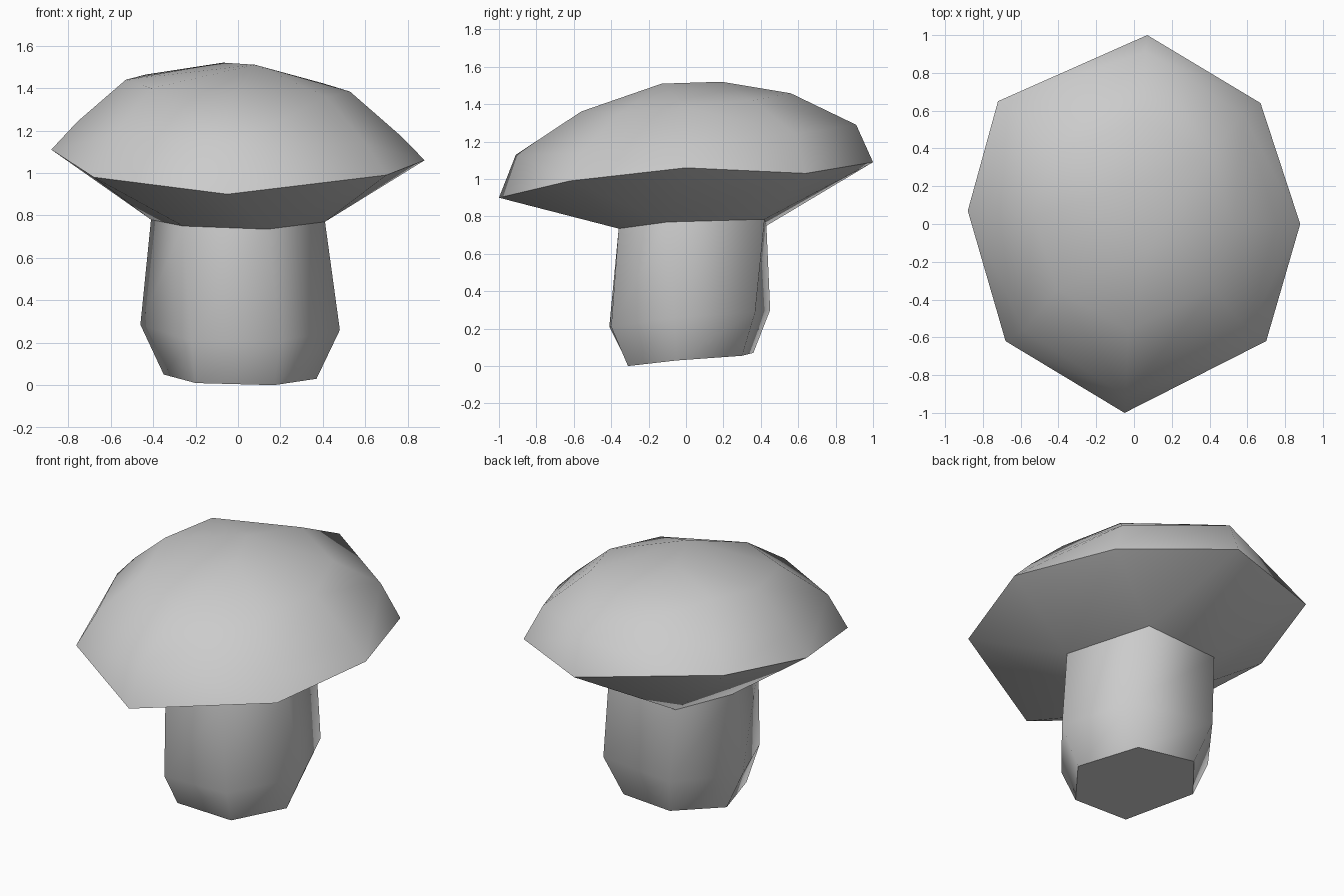
import bpy
import bmesh

default = bpy.data.objects.get("Cube")
if default:
    bpy.data.objects.remove(default)

# One plain pale grey for the whole mushroom
grey = bpy.data.materials.new("pale_grey")
grey.use_nodes = True
colour = (0.6, 0.6, 0.6, 1)
grey.diffuse_color = colour
grey.node_tree.nodes["Principled BSDF"].inputs["Base Color"].default_value = colour


def finish(bm, name, crease):
    """Smooth all faces, keeping edges sharp where faces cross the crease slope."""
    bmesh.ops.recalc_face_normals(bm, faces=bm.faces)
    bm.normal_update()
    for face in bm.faces:
        face.smooth = True
    for edge in bm.edges:
        below = {face.normal.z < crease for face in edge.link_faces}
        edge.smooth = len(below) == 1
    mesh = bpy.data.meshes.new(name)
    bm.to_mesh(mesh)
    bm.free()
    mesh.materials.append(grey)
    obj = bpy.data.objects.new(name, mesh)
    bpy.context.collection.objects.link(obj)
    return obj


# Stem cross-sections, counter-clockwise from the front, bottom to top
foot = [(-.2, -.31, .01), (.17, -.31, 0), (.37, -.05, .03),
        (.22, .3, .055), (-.14, .36, .07), (-.35, .1, .05)]
bulge = [(-.22, -.41, .21), (.2, -.4, .21), (.48, -.06, .26),
         (.31, .37, .29), (-.2, .45, .3), (-.46, .1, .285)]
neck = [(-.26, -.34, .75), (.14, -.36, .735), (.41, -.1, .77),
        (.24, .42, .785), (-.23, .43, .75), (-.41, .13, .78)]

# Stem: three rings joined by quads, with a closed foot
bm = bmesh.new()
rings = [[bm.verts.new(p) for p in ring] for ring in (foot, bulge, neck)]
bm.faces.new(rings[0][::-1])
for low, high in zip(rings, rings[1:]):
    for i in range(len(low)):
        j = (i + 1) % len(low)
        bm.faces.new((low[i], low[j], high[j], high[i]))
finish(bm, "stem", -.85)

# Cap: uneven eight-sided brim, shrinking tilted rings and a short crown ridge
brim = [(-.05, -1, .9), (.7, -.62, .99), (.88, 0, 1.06), (.67, .64, 1.03),
        (.07, 1, 1.09), (-.72, .65, 1.18), (-.88, .07, 1.11), (-.68, -.62, .98)]
crown = [(.08, -.13, 1.51), (-.07, .19, 1.52)]


def shrunk(sx, sy, height):
    return [(x * sx, y * sy, height + .09 * y * sy - .03 * x) for x, y, z in brim]


bm = bmesh.new()
for point in brim + shrunk(.86, .91, 1.21) + shrunk(.6, .56, 1.41) + crown + neck:
    bm.verts.new(point)
hull = bmesh.ops.convex_hull(bm, input=bm.verts)
bmesh.ops.delete(bm, geom=[v for v in bm.verts if not v.link_faces], context="VERTS")
finish(bm, "cap", 0)
